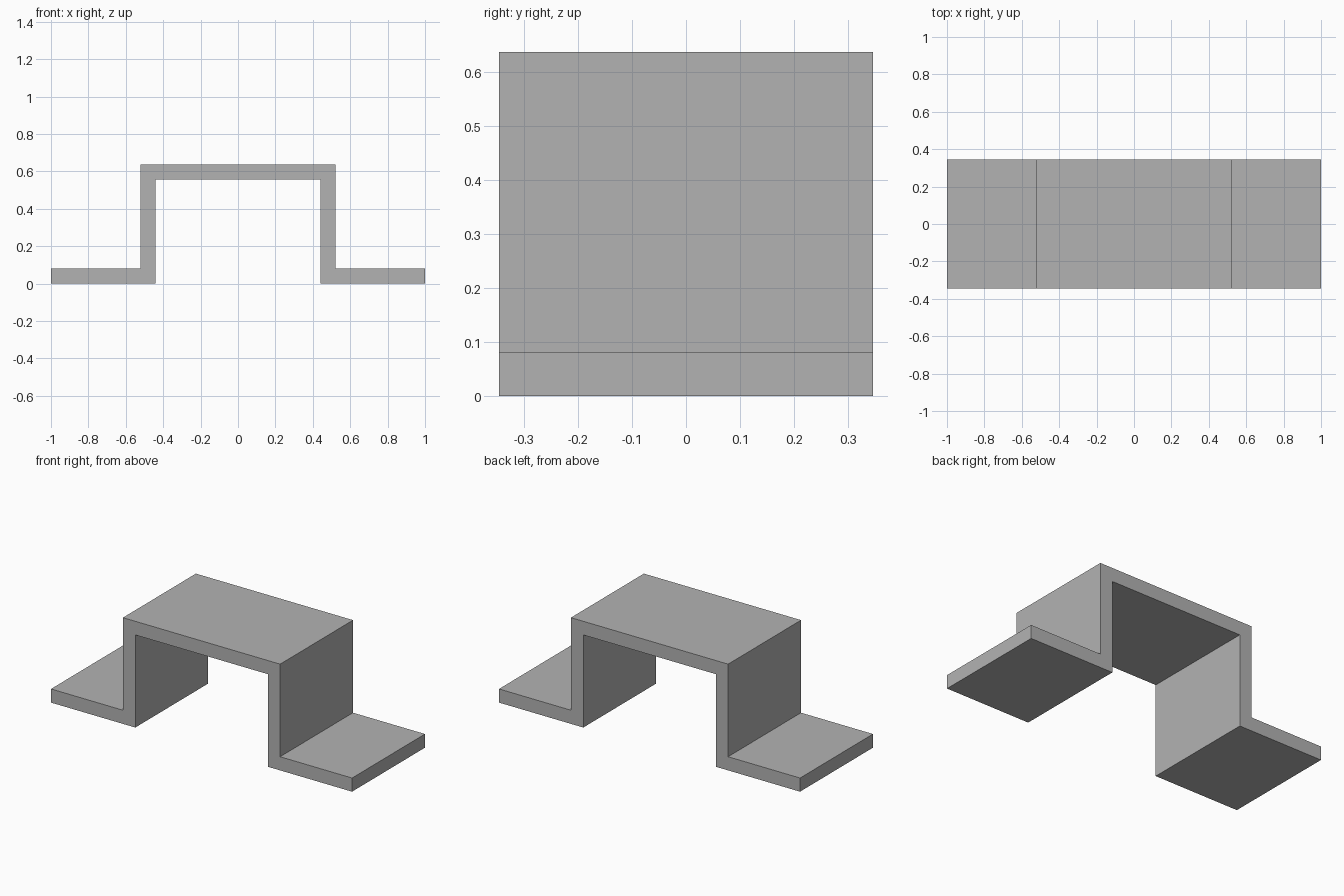
import bpy
import bmesh

cube = bpy.data.objects.get("Cube")
if cube:
    bpy.data.objects.remove(cube, do_unlink=True)

HALF_DEPTH = 0.346
HEIGHT = 0.638
THICK = 0.082
OUTER = 0.522           # outer face of each upright
INNER = OUTER - THICK   # inner face of each upright

# Plain grey material
grey = bpy.data.materials.new("plain grey")
grey.use_nodes = True
colour = (0.45, 0.45, 0.45, 1.0)
grey.diffuse_color = colour
grey.node_tree.nodes["Principled BSDF"].inputs["Base Color"].default_value = colour

# Half of the bent strip profile, from the flange tip to the bridge, then mirrored
right_half = [(INNER, HEIGHT - THICK), (INNER, 0), (1, 0),
              (1, THICK), (OUTER, THICK), (OUTER, HEIGHT)]
profile = right_half + [(-x, z) for x, z in reversed(right_half)]

# Extrude the profile through the full depth
bm = bmesh.new()
face = bm.faces.new([bm.verts.new((x, -HALF_DEPTH, z)) for x, z in profile])
result = bmesh.ops.extrude_face_region(bm, geom=[face], use_keep_orig=True)
moved = [v for v in result["geom"] if isinstance(v, bmesh.types.BMVert)]
bmesh.ops.translate(bm, verts=moved, vec=(0, 2 * HALF_DEPTH, 0))
bmesh.ops.recalc_face_normals(bm, faces=bm.faces)

mesh = bpy.data.meshes.new("flanged_bracket")
bm.to_mesh(mesh)
bm.free()
mesh.materials.append(grey)
bracket = bpy.data.objects.new("flanged_bracket", mesh)
bpy.context.collection.objects.link(bracket)
